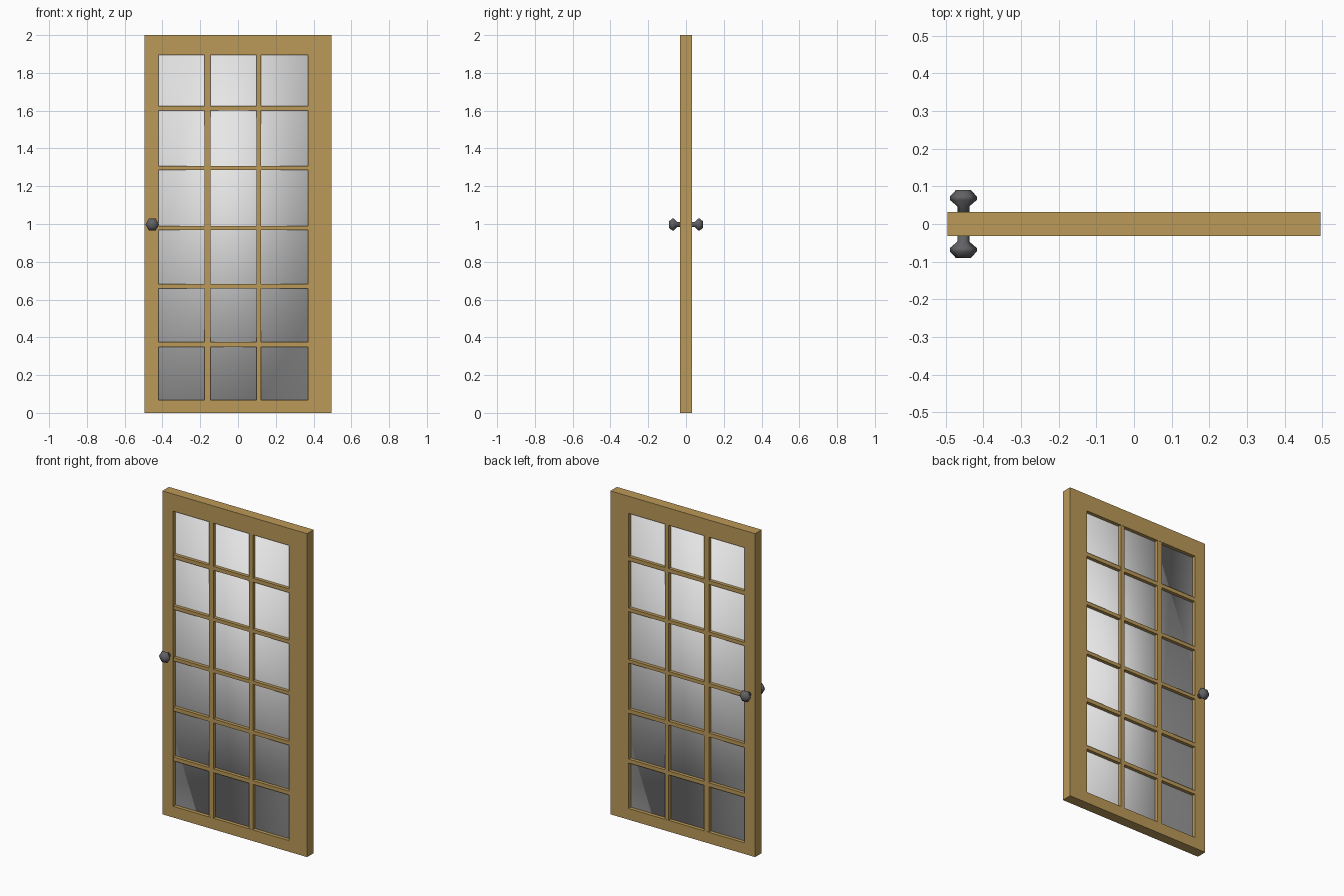
import bpy, bmesh, math
from mathutils import Matrix

if "Cube" in bpy.data.objects:
    bpy.data.objects.remove(bpy.data.objects["Cube"])


def material(name, rgb):
    m = bpy.data.materials.new(name)
    m.diffuse_color = (*rgb, 1)
    m.use_nodes = True
    m.node_tree.nodes["Principled BSDF"].inputs["Base Color"].default_value = m.diffuse_color
    return m


wood = material("oak_wood", (0.50, 0.32, 0.10))
glass = material("pale_glass", (0.8, 0.8, 0.8))
metal = material("dark_metal", (0.12, 0.12, 0.13))


def finish(bm, name, mat, smooth=False):
    bmesh.ops.recalc_face_normals(bm, faces=bm.faces)
    for f in bm.faces:
        f.smooth = smooth
    me = bpy.data.meshes.new(name)
    bm.to_mesh(me)
    bm.free()
    me.materials.append(mat)
    ob = bpy.data.objects.new(name, me)
    bpy.context.collection.objects.link(ob)
    return ob


def box(name, x0, x1, z0, z1, half_y, mat, smooth=False):
    bm = bmesh.new()
    bmesh.ops.create_cube(bm, size=1)
    bmesh.ops.scale(bm, vec=(x1 - x0, 2 * half_y, z1 - z0), verts=bm.verts)
    bmesh.ops.translate(bm, vec=((x0 + x1) / 2, 0, (z0 + z1) / 2), verts=bm.verts)
    return finish(bm, name, mat, smooth)


# Outer frame
W, D = 0.495, 0.032
L, R, B, T = -0.421, 0.371, 0.069, 1.894
box("top_rail", -W, W, T, 2.0, D, wood)
box("left_stile", -W, L, 0, T, D, wood)
box("right_stile", R, W, 0, T, D, wood)
box("bottom_rail", L, R, 0, B, D, wood)

# Glazing bars
for i, (a, b) in enumerate([(-0.178, -0.146), (0.097, 0.123)]):
    box(f"vertical_bar_{i + 1}", a, b, B, T, D - 0.001, wood)
for i, (a, b) in enumerate([(0.350, 0.374), (0.658, 0.682), (0.968, 0.989),
                            (1.286, 1.308), (1.601, 1.625)]):
    box(f"horizontal_bar_{i + 1}", L, R, a, b, D - 0.0015, wood)

# One sheet of glass with soft shading across its corners
box("glass_sheet", L - 0.01, R + 0.01, B - 0.01, T + 0.01, 0.01, glass, smooth=True)


# Door knobs: six-sided turned profile (radius, distance from door centre)
PROFILE = [(0.016, 0.025), (0.016, 0.047), (0.036, 0.064),
           (0.036, 0.073), (0.019, 0.091)]


def knob(name, side, sides=6):
    bm = bmesh.new()
    rings = []
    for r, y in PROFILE:
        rings.append([bm.verts.new((-0.4535 + r * math.cos(math.tau * k / sides),
                                    side * y,
                                    0.997 + r * math.sin(math.tau * k / sides)))
                      for k in range(sides)])
    for lo, hi in zip(rings, rings[1:]):
        for k in range(sides):
            n = (k + 1) % sides
            bm.faces.new((lo[k], lo[n], hi[n], hi[k]))
    bm.faces.new(rings[0])
    bm.faces.new(rings[-1])
    finish(bm, name, metal, smooth=True)


knob("front_knob", -1)
knob("back_knob", 1)
